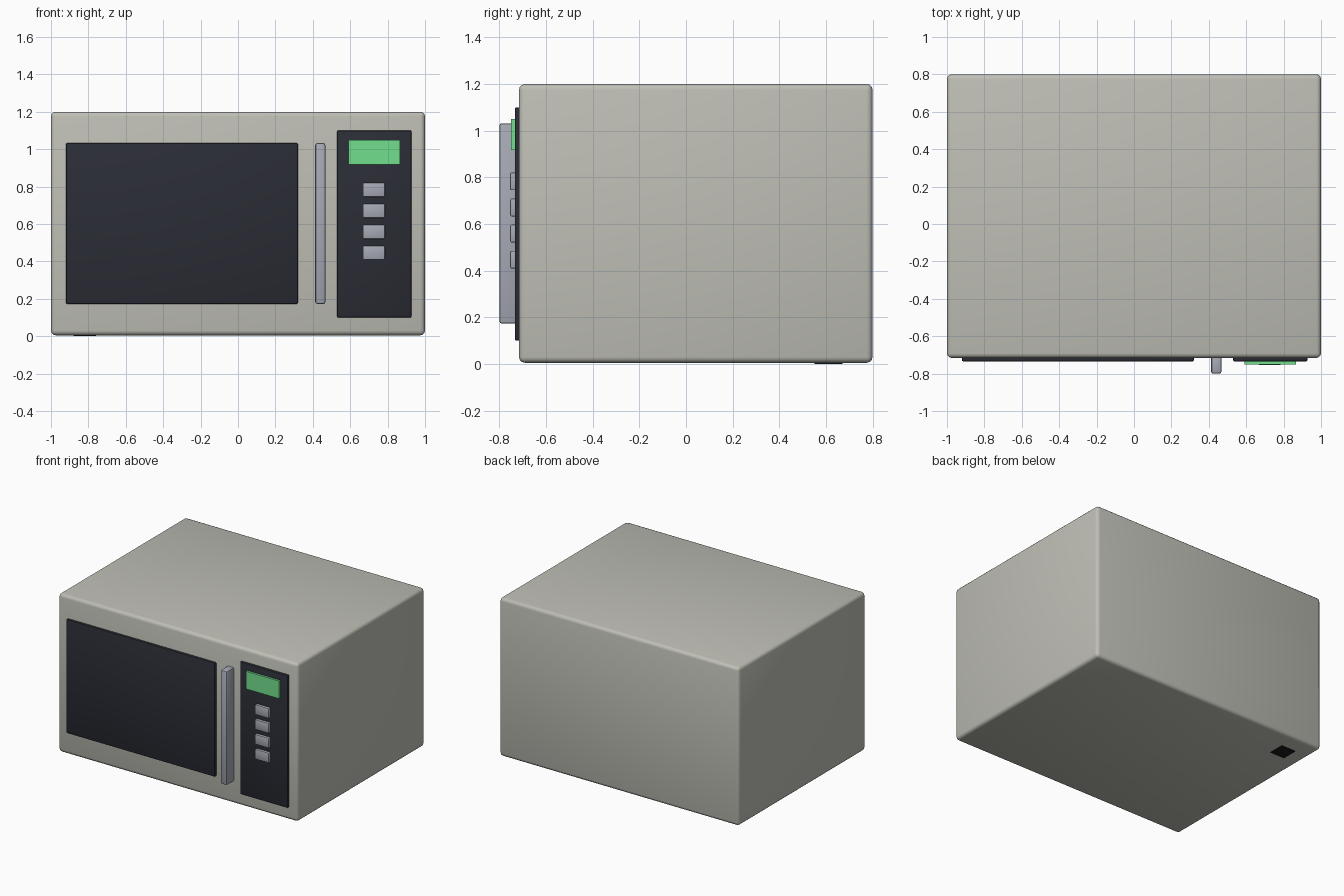
import bpy

if "Cube" in bpy.data.objects:
    bpy.data.objects.remove(bpy.data.objects["Cube"])


def material(name, rgb):
    m = bpy.data.materials.new(name)
    m.diffuse_color = (*rgb, 1)
    m.use_nodes = True
    m.node_tree.nodes["Principled BSDF"].inputs["Base Color"].default_value = m.diffuse_color
    return m


shell = material("warm_grey", (0.52, 0.52, 0.47))
dark = material("dark_glass", (0.024, 0.026, 0.036))
metal = material("metal_grey", (0.38, 0.40, 0.46))
green = material("display_green", (0.17, 0.74, 0.27))
rubber = material("black_rubber", (0.01, 0.01, 0.01))


def box(name, x, y, z, mat, bevel=0.0, segments=2):
    """Box between (min, max) pairs on each axis, with rounded edges."""
    centre = [(a + b) / 2 for a, b in (x, y, z)]
    bpy.ops.mesh.primitive_cube_add(size=1, location=centre)
    ob = bpy.context.object
    ob.name = name
    ob.scale = [b - a for a, b in (x, y, z)]
    bpy.ops.object.transform_apply(location=False, rotation=False, scale=True)
    ob.data.materials.append(mat)
    if bevel:
        mod = ob.modifiers.new("bevel", "BEVEL")
        mod.width = bevel
        mod.segments = segments
        bpy.ops.object.modifier_apply(modifier=mod.name)
        bpy.ops.object.shade_smooth_by_angle()
    return ob


# Casing
box("casing", (-1, 1), (-0.716, 0.8), (0.005, 1.2), shell, 0.025, 3)

# Door window and handle
box("door_window", (-0.92, 0.32), (-0.734, -0.70), (0.173, 1.032), dark, 0.006)
box("door_handle", (0.413, 0.467), (-0.80, -0.70), (0.173, 1.032), metal, 0.01)

# Control panel, display and buttons
box("control_panel", (0.53, 0.927), (-0.734, -0.70), (0.10, 1.10), dark, 0.006)
box("display", (0.59, 0.867), (-0.75, -0.72), (0.917, 1.05), green)
for i in range(4):
    z = 0.783 - 0.112 * i
    box(f"button_{i + 1}", (0.667, 0.785), (-0.754, -0.72),
        (z - 0.038, z + 0.038), metal, 0.006)

# Small foot pad showing at the back of the underside
box("foot_pad", (-0.88, -0.76), (0.55, 0.67), (0, 0.03), rubber)
